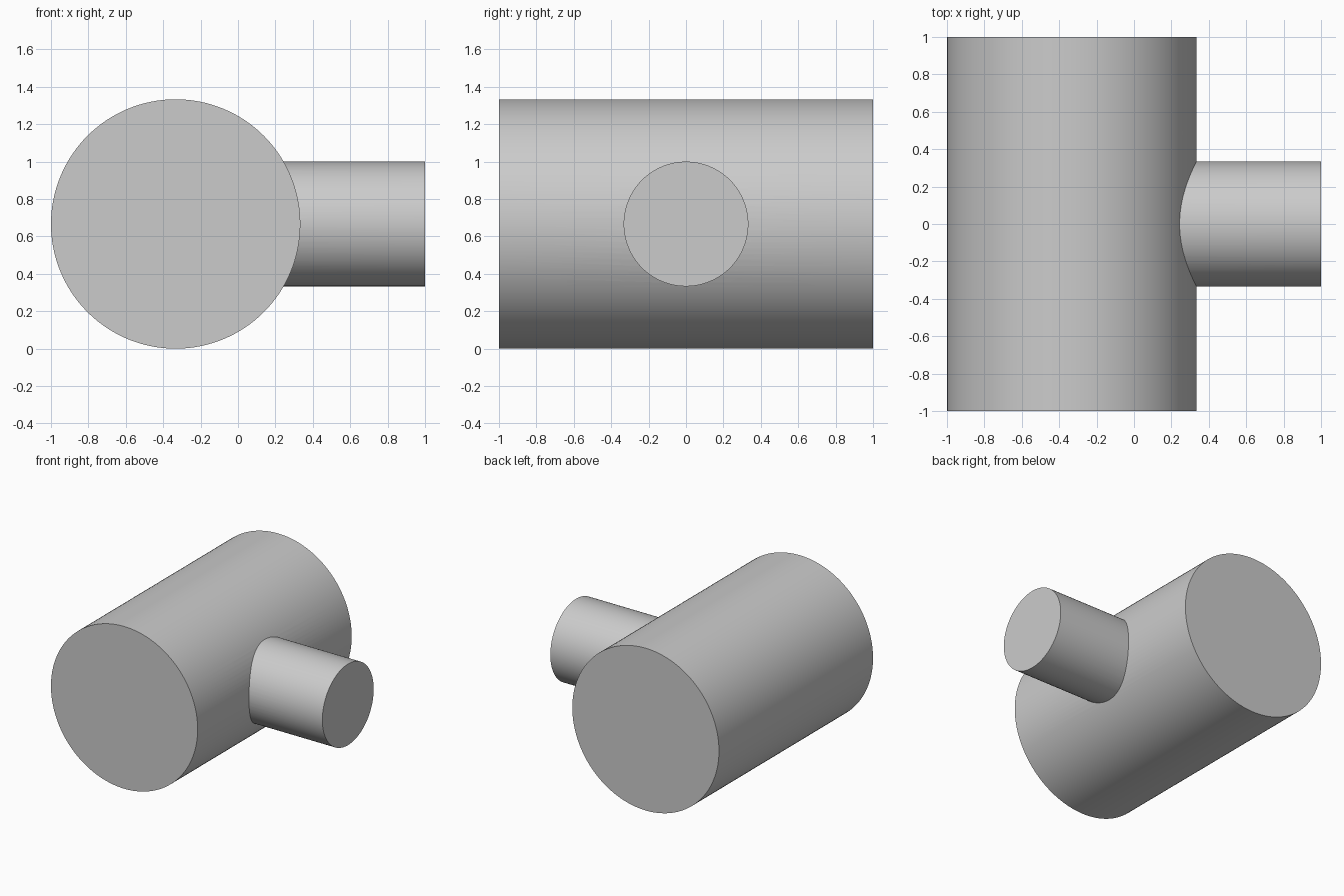
import bpy
import math

cube = bpy.data.objects.get("Cube")
if cube:
    bpy.data.objects.remove(cube, do_unlink=True)

R = 2 / 3           # main body radius
r = 1 / 3           # side branch radius

grey = bpy.data.materials.new("light_grey")
grey.use_nodes = True
colour = (0.6, 0.6, 0.6, 1)
grey.diffuse_color = colour
grey.node_tree.nodes["Principled BSDF"].inputs["Base Color"].default_value = colour


def cylinder(name, radius, length, centre, rotation):
    bpy.ops.mesh.primitive_cylinder_add(vertices=128, radius=radius, depth=length,
                                        location=centre, rotation=rotation)
    obj = bpy.context.object
    obj.name = name
    obj.data.materials.append(grey)
    return obj


# Side branch, starting inside the body and ending at x = 1
branch = cylinder("side_branch", r, 1.2, (0.4, 0, R), (0, math.pi / 2, 0))

# Large horizontal body along y
body = cylinder("tee_body", R, 2, (-r, 0, R), (math.pi / 2, 0, 0))

# Join the two into one solid with a clean seam
union = body.modifiers.new("join_branch", "BOOLEAN")
union.operation = "UNION"
union.solver = "EXACT"
union.object = branch
bpy.ops.object.modifier_apply(modifier=union.name)
bpy.data.objects.remove(branch, do_unlink=True)

# Smooth walls, sharp rims and seam
bpy.ops.object.shade_smooth_by_angle(angle=math.radians(25))
